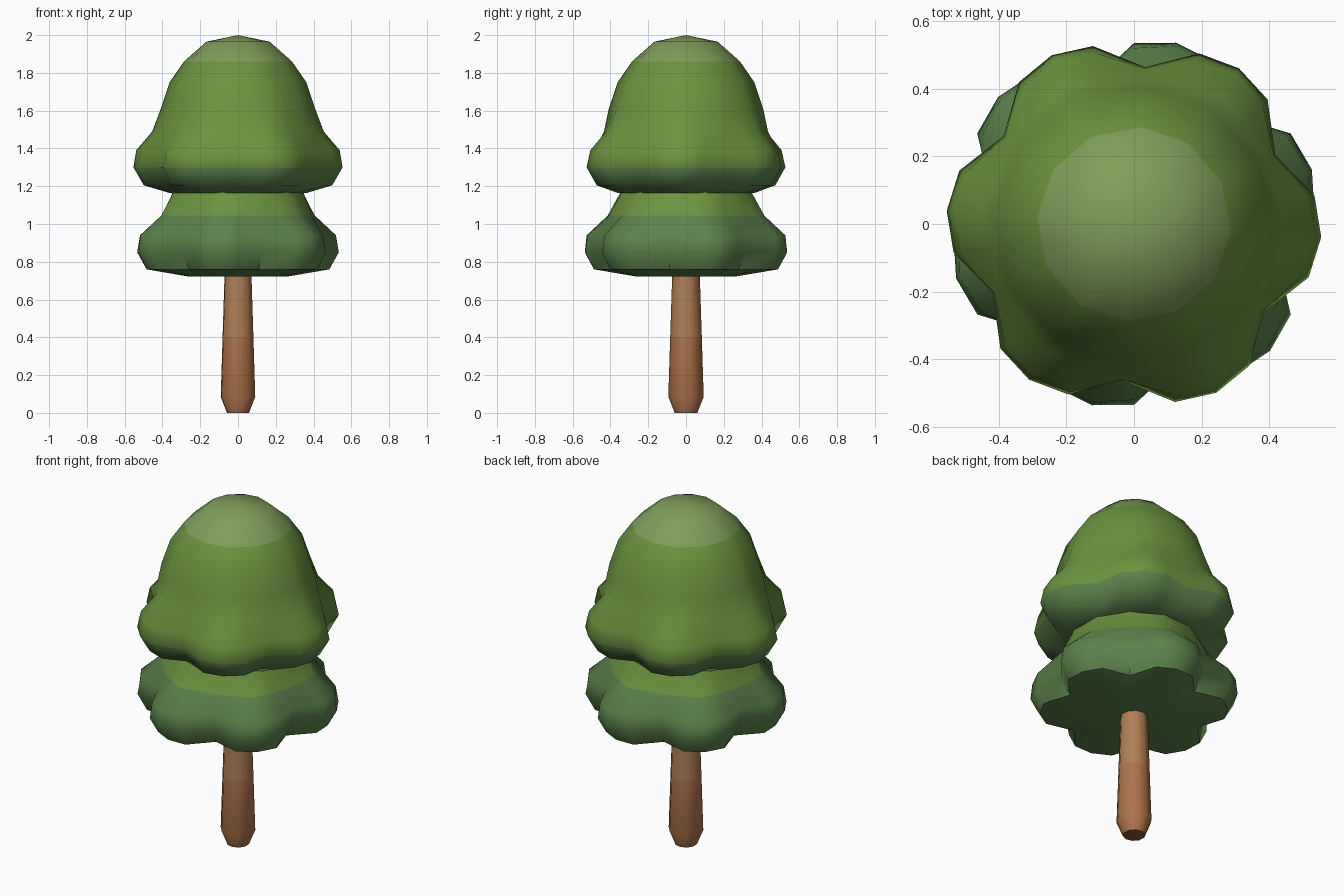
import bpy, bmesh, math

if "Cube" in bpy.data.objects:
    bpy.data.objects.remove(bpy.data.objects["Cube"])

def material(name, rgb):
    m = bpy.data.materials.new(name)
    m.diffuse_color = (*rgb, 1)
    m.use_nodes = True
    m.node_tree.nodes["Principled BSDF"].inputs["Base Color"].default_value = m.diffuse_color
    return m

LEAF = material("leaf", (0.145, 0.29, 0.05))
LIGHT = material("light_leaf", (0.21, 0.34, 0.10))
MUTED = material("muted_leaf", (0.105, 0.225, 0.07))
BARK = material("bark", (0.42, 0.17, 0.07))
BARK_LIGHT = material("light_bark", (0.43, 0.21, 0.09))
DARK = material("dark_bark", (0.25, 0.09, 0.04))

def skin(name, rings, mats, bands, smooth):
    """Join equal-length rings into a closed solid; bands = material per band,
    with the first and last entries used for the end caps."""
    bm = bmesh.new()
    loops = [[bm.verts.new(p) for p in ring] for ring in rings]
    n = len(loops[0])
    for a, b, k in zip(loops, loops[1:], bands[1:-1]):
        for i in range(n):
            j = (i + 1) % n
            bm.faces.new((a[i], a[j], b[j], b[i])).material_index = k
    for ring, k in ((loops[0], bands[0]), (loops[-1], bands[-1])):
        z = ring[0].co.z
        top = ring is loops[-1]
        tip = bm.verts.new((0, 0, z + (0.035 if top and name == "upper_foliage" else 0)))
        for i in range(n):
            bm.faces.new((ring[i], ring[(i + 1) % n], tip)).material_index = k
    bmesh.ops.recalc_face_normals(bm, faces=bm.faces)
    me = bpy.data.meshes.new(name)
    bm.to_mesh(me)
    bm.free()
    for m in mats:
        me.materials.append(m)
    ob = bpy.data.objects.new(name, me)
    bpy.context.collection.objects.link(ob)
    bpy.ops.object.select_all(action='DESELECT')
    ob.select_set(True)
    bpy.context.view_layer.objects.active = ob
    bpy.ops.object.shade_smooth_by_angle(angle=math.radians(smooth))
    return ob

def lobed_ring(z, r_lobe, r_side, r_notch, phase):
    """Six lobes, four points each: notch, side, crest, side."""
    pts = []
    for k in range(6):
        for off, r in ((-30, r_notch), (-13, r_side), (0, r_lobe), (13, r_side)):
            a = math.radians(phase + 60 * k + off)
            pts.append((r * math.cos(a), r * math.sin(a), z))
    return pts

def plain_ring(z, r, phase):
    """Twelve-sided ring carrying the same number of points as a lobed one."""
    return lobed_ring(z, r, r * 0.968, r, phase)

# trunk with tapered foot
def trunk_ring(z, r):
    return [(r * math.cos(math.radians(22.5 + 36 * i)),
             r * math.sin(math.radians(22.5 + 36 * i)), z) for i in range(10)]

skin("trunk", [trunk_ring(0, 0.06), trunk_ring(0.085, 0.094),
               trunk_ring(0.4, 0.084), trunk_ring(0.8, 0.071)],
     [BARK, BARK_LIGHT, DARK], [2, 0, 0, 1, 1], 50)

# lower foliage tier
P = 17
skin("lower_foliage", [
    plain_ring(0.722, 0.27, P),
    lobed_ring(0.76, 0.50, 0.485, 0.38, P),
    lobed_ring(0.85, 0.55, 0.535, 0.435, P),
    lobed_ring(0.94, 0.54, 0.52, 0.435, P),
    lobed_ring(1.045, 0.425, 0.405, 0.40, P),
    plain_ring(1.17, 0.355, P),
    plain_ring(1.30, 0.30, P)],
    [LEAF, MUTED], [1, 1, 1, 1, 1, 0, 0, 0], 50)

# upper foliage tier with pale crown
P = -4
skin("upper_foliage", [
    plain_ring(1.163, 0.36, P),
    lobed_ring(1.205, 0.50, 0.485, 0.40, P),
    lobed_ring(1.30, 0.555, 0.54, 0.465, P),
    lobed_ring(1.39, 0.54, 0.52, 0.46, P),
    lobed_ring(1.49, 0.455, 0.435, 0.435, P),
    plain_ring(1.61, 0.41, P),
    plain_ring(1.75, 0.363, P),
    plain_ring(1.86, 0.287, P),
    plain_ring(1.965, 0.168, P)],
    [LEAF, LIGHT, MUTED], [2, 2, 2, 0, 0, 0, 0, 0, 1, 1], 50)
